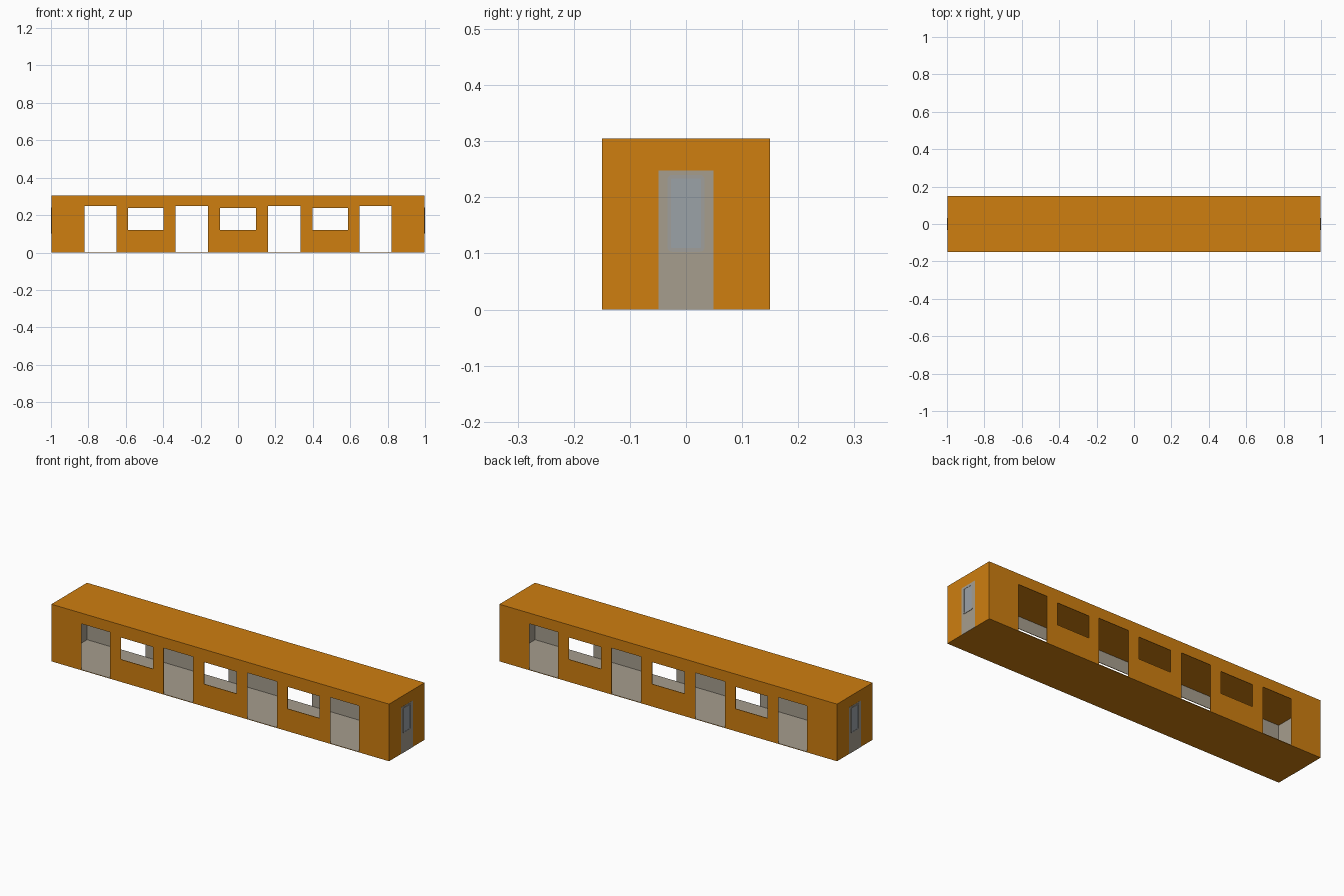
import bpy, bmesh, math
from mathutils import Vector

cube = bpy.data.objects.get("Cube")
if cube:
    bpy.data.objects.remove(cube, do_unlink=True)


def material(name, rgb):
    m = bpy.data.materials.new(name)
    m.use_nodes = True
    m.diffuse_color = (*rgb, 1)
    m.node_tree.nodes["Principled BSDF"].inputs["Base Color"].default_value = (*rgb, 1)
    return m


ORANGE = material("orange paint", (0.62, 0.21, 0.005))
GREY = material("warm grey", (0.38, 0.34, 0.27))
FRAME = material("window frame grey", (0.35, 0.345, 0.325))
GLASS = material("blue grey glass", (0.33, 0.36, 0.39))

HALF_X, HALF_Y, HEIGHT, SKIN = 0.997, 0.15, 0.305, 0.003
DOOR_TOP, SILL, WINDOW_TOP = 0.248, 0.12, 0.237


def finish(name, bm, mats):
    mesh = bpy.data.meshes.new(name)
    bm.to_mesh(mesh)
    bm.free()
    for m in mats:
        mesh.materials.append(m)
    obj = bpy.data.objects.new(name, mesh)
    bpy.context.collection.objects.link(obj)
    return obj


def box(name, lo, hi, mats, inner=None):
    """Box; the face whose normal matches 'inner' takes the second material."""
    bm = bmesh.new()
    bmesh.ops.create_cube(bm, size=1)
    lo, hi = Vector(lo), Vector(hi)
    for v in bm.verts:
        v.co = (lo + hi) / 2 + v.co * (hi - lo)
    bm.normal_update()
    if inner:
        for f in bm.faces:
            f.material_index = int(f.normal.dot(Vector(inner)) > 0.9)
    return finish(name, bm, mats)


# Side walls: a panel grid with doorways and windows left out
half_doors = [(0.16, 0.335), (0.65, 0.82)]
doors = half_doors + [(-b, -a) for a, b in half_doors]
windows = [(-0.587, -0.397), (-0.095, 0.095), (0.397, 0.587)]
xs = sorted({e for span in doors + windows for e in span} | {-HALF_X, HALF_X})
zs = [0, SILL, WINDOW_TOP, DOOR_TOP, HEIGHT]


def is_open(x, z):
    in_door = any(a < x < b for a, b in doors) and z < DOOR_TOP
    in_window = any(a < x < b for a, b in windows) and SILL < z < WINDOW_TOP
    return in_door or in_window


def side_wall(name, side):
    bm = bmesh.new()
    grid = [[bm.verts.new((x, side * HALF_Y, z)) for z in zs] for x in xs]
    for i in range(len(xs) - 1):
        for j in range(len(zs) - 1):
            if is_open((xs[i] + xs[i + 1]) / 2, (zs[j] + zs[j + 1]) / 2):
                continue
            quad = [grid[i][j], grid[i + 1][j], grid[i + 1][j + 1], grid[i][j + 1]]
            bm.faces.new(quad if side < 0 else quad[::-1])
    loose = [v for v in bm.verts if not v.link_faces]
    bmesh.ops.delete(bm, geom=loose, context='VERTS')
    obj = finish(name, bm, [ORANGE, GREY])
    skin = obj.modifiers.new("skin", 'SOLIDIFY')
    skin.thickness = SKIN
    skin.offset = -1
    skin.material_offset = 1


side_wall("front_wall", -1)
side_wall("back_wall", 1)

# Roof and floor sheets
box("roof", (-HALF_X, -HALF_Y, HEIGHT - SKIN), (HALF_X, HALF_Y, HEIGHT), [ORANGE])
box("floor", (-HALF_X, -HALF_Y, 0), (HALF_X, HALF_Y, SKIN), [ORANGE, GREY], (0, 0, 1))


def end_window(name, side, half_w, z0, z1, radius, base, proud):
    """Rounded frame plate with a slightly recessed pane."""
    bm = bmesh.new()
    mid, half_h = (z0 + z1) / 2, (z1 - z0) / 2
    verts = []
    for k, (sy, sz) in enumerate([(1, 1), (-1, 1), (-1, -1), (1, -1)]):
        for step in range(5):
            a = math.pi / 2 * (k + step / 4)
            y = sy * (half_w - radius) + radius * math.cos(a)
            z = mid + sz * (half_h - radius) + radius * math.sin(a)
            verts.append(bm.verts.new((side * base, side * y, z)))
    face = bm.faces.new(verts)
    bm.normal_update()
    ext = bmesh.ops.extrude_face_region(bm, geom=[face])
    cap = next(g for g in ext["geom"] if isinstance(g, bmesh.types.BMFace))
    shift = Vector((side * proud, 0, 0))
    bmesh.ops.translate(bm, vec=shift, verts=cap.verts)
    bmesh.ops.recalc_face_normals(bm, faces=bm.faces)
    bmesh.ops.inset_region(bm, faces=[cap], thickness=0.0065)
    ext = bmesh.ops.extrude_face_region(bm, geom=[cap])
    pane = next(g for g in ext["geom"] if isinstance(g, bmesh.types.BMFace))
    bmesh.ops.translate(bm, vec=-shift / 2, verts=pane.verts)
    pane.material_index = 1
    if cap.is_valid:
        bmesh.ops.delete(bm, geom=[cap], context='FACES_ONLY')
    bmesh.ops.recalc_face_normals(bm, faces=bm.faces)
    finish(name, bm, [FRAME, GLASS])


# End walls, each with a door plate and a framed window
for label, side in (("left", 1), ("right", -1)):
    def span(a, b):
        return sorted((side * a, side * b))
    x0, x1 = span(HALF_X - SKIN, HALF_X)
    box(label + "_end_wall", (x0, -HALF_Y + SKIN, SKIN), (x1, HALF_Y - SKIN, HEIGHT - SKIN),
        [ORANGE, GREY], (-side, 0, 0))
    x0, x1 = span(HALF_X - SKIN / 2, HALF_X + 0.001)
    box(label + "_end_door", (x0, -0.049, 0), (x1, 0.049, DOOR_TOP), [GREY])
    end_window(label + "_end_window", side, 0.033, 0.103, 0.24, 0.008,
               HALF_X + 0.0005, 0.0025)
